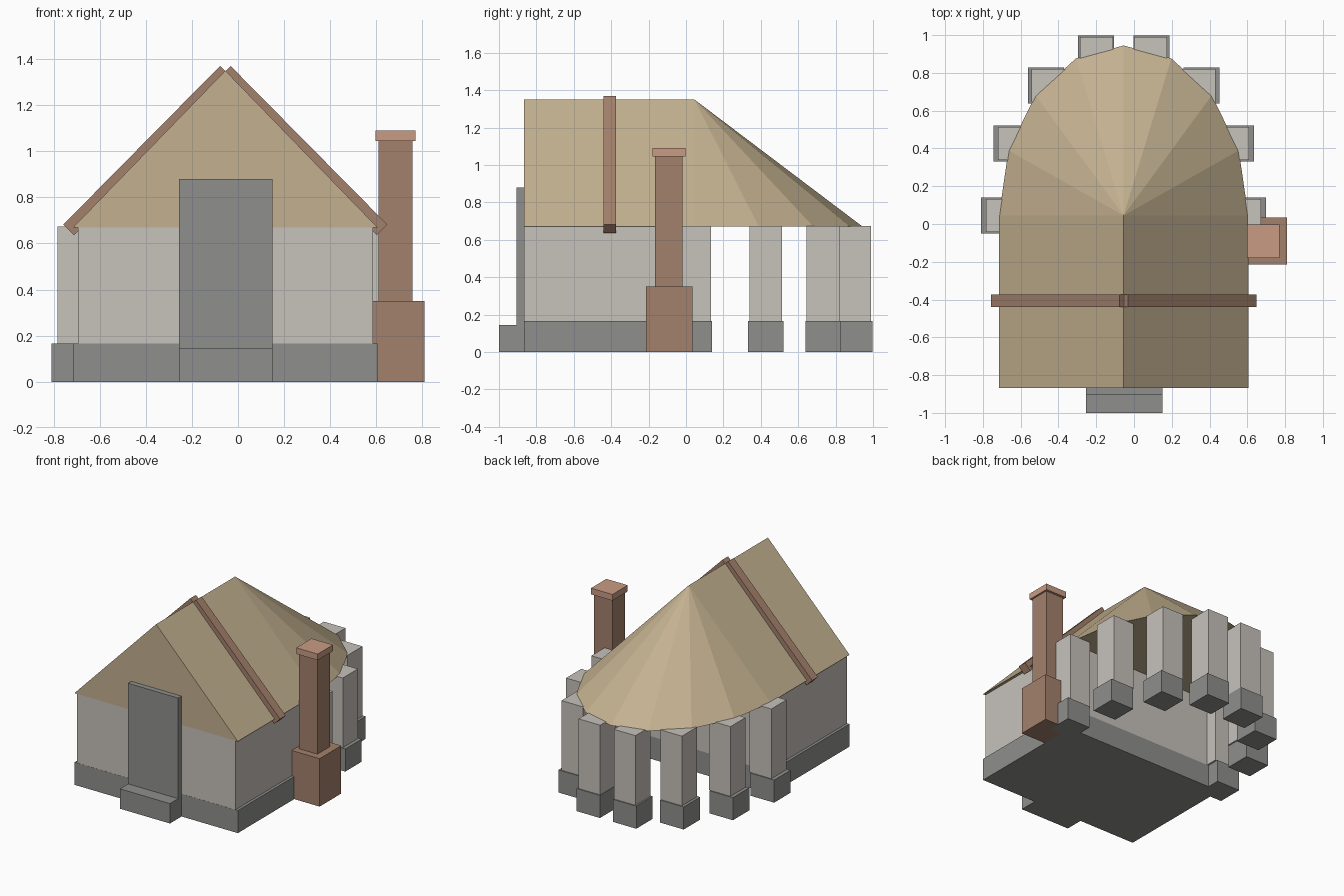
import bpy, bmesh
from math import sin, cos, pi, radians
from mathutils import Matrix

if "Cube" in bpy.data.objects:
    bpy.data.objects.remove(bpy.data.objects["Cube"])

CX, CY = -0.055, 0.045          # house axis and centre of the rounded end


def material(name, r, g, b):
    m = bpy.data.materials.new(name)
    m.diffuse_color = (r, g, b, 1)
    m.use_nodes = True
    m.node_tree.nodes["Principled BSDF"].inputs["Base Color"].default_value = m.diffuse_color
    return m


STONE = material("dark_stone", 0.275, 0.275, 0.27)
PLASTER = material("plaster", 0.57, 0.54, 0.50)
THATCH = material("thatch", 0.55, 0.44, 0.28)
BRICK = material("brick", 0.37, 0.22, 0.15)
CLAY = material("clay", 0.58, 0.33, 0.23)


def finish(name, bm, mat):
    bmesh.ops.recalc_face_normals(bm, faces=bm.faces)
    me = bpy.data.meshes.new(name)
    bm.to_mesh(me)
    bm.free()
    me.materials.append(mat)
    ob = bpy.data.objects.new(name, me)
    bpy.context.collection.objects.link(ob)
    return ob


def box(name, x0, x1, y0, y1, z0, z1, mat):
    bm = bmesh.new()
    bmesh.ops.create_cube(bm, size=1, matrix=Matrix.Translation(
        ((x0 + x1) / 2, (y0 + y1) / 2, (z0 + z1) / 2))
        @ Matrix.Diagonal((x1 - x0, y1 - y0, z1 - z0, 1)))
    return finish(name, bm, mat)


# Rectangular front hall
box("foundation", CX - 0.66, CX + 0.66, -0.866, CY, 0, 0.165, STONE)
box("walls", CX - 0.64, CX + 0.64, -0.865, CY, 0.165, 0.67, PLASTER)

# Door and step
box("door", -0.255, 0.15, -0.905, -0.86, 0.145, 0.88, STONE)
box("door_step", -0.255, 0.15, -1.0, -0.866, 0, 0.145, STONE)

# Posts around the rounded end
for i in range(8):
    a = pi * i / 7
    y = CY + 0.88 * sin(a)
    x = CX + 0.66 * cos(a)
    box(f"post_base_{i + 1}", x - 0.095, x + 0.095, y - 0.095, y + 0.095, 0, 0.165, STONE)
    x = CX + 0.64 * cos(a)
    box(f"post_{i + 1}", x - 0.0875, x + 0.0875, y - 0.0875, y + 0.0875, 0.165, 0.674, PLASTER)

# Roof: gabled front running into a half cone
bm = bmesh.new()
EAVE, RIDGE = 0.67, 1.35
rim = [bm.verts.new((CX + 0.66 * cos(pi * i / 8), CY + 0.9 * sin(pi * i / 8), EAVE))
       for i in range(9)]
apex = bm.verts.new((CX, CY, RIDGE))
front_r = bm.verts.new((CX + 0.66, -0.867, EAVE))
front_l = bm.verts.new((CX - 0.66, -0.867, EAVE))
front_top = bm.verts.new((CX, -0.867, RIDGE))
for a, b in zip(rim, rim[1:]):
    bm.faces.new((a, b, apex))
bm.faces.new((front_r, rim[0], apex, front_top))
bm.faces.new((rim[-1], front_l, front_top, apex))
bm.faces.new((front_l, front_r, front_top))
bm.faces.new([front_l, front_r] + rim)
finish("roof", bm, THATCH)

# Crossed beams lying on the roof slopes
for name, s in (("roof_beam_right", 1), ("roof_beam_left", -1)):
    bm = bmesh.new()
    profile = [(0.023, 1.37), (0.703, 0.682), (0.657, 0.636), (-0.023, 1.324)]
    f = bm.faces.new([bm.verts.new((CX + s * x, -0.44, z)) for x, z in profile])
    ext = bmesh.ops.extrude_face_region(bm, geom=[f])
    bmesh.ops.translate(bm, vec=(0, 0.066, 0),
                        verts=[v for v in ext["geom"] if isinstance(v, bmesh.types.BMVert)])
    finish(name, bm, BRICK)

# Chimney
box("chimney_base", 0.56, 0.81, -0.215, 0.035, 0, 0.35, BRICK)
box("chimney_shaft", 0.61, 0.757, -0.165, -0.02, 0.35, 1.05, BRICK)
box("chimney_cap", 0.597, 0.77, -0.18, -0.003, 1.045, 1.09, CLAY)
